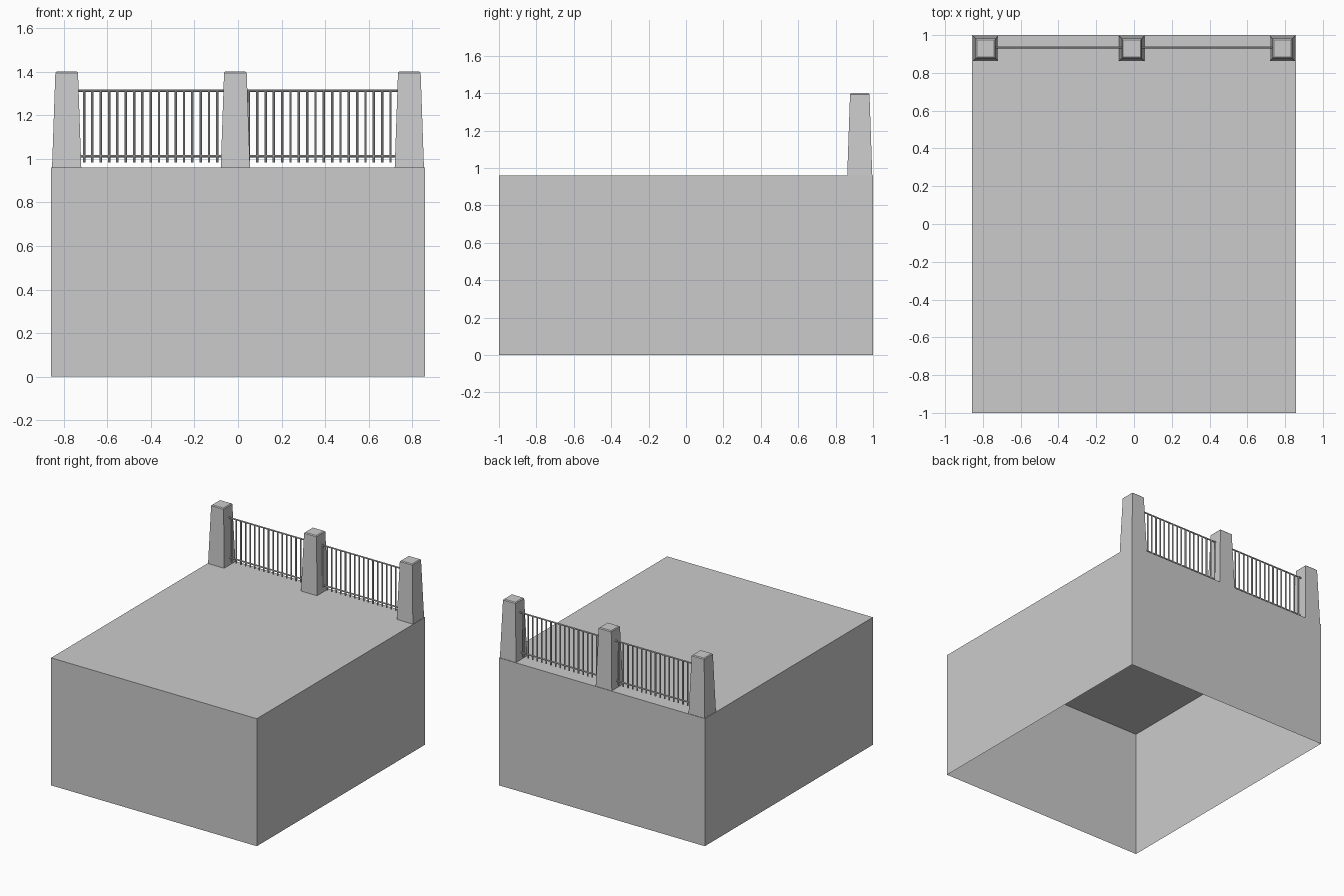
import bpy, bmesh
from mathutils import Matrix, Vector

if "Cube" in bpy.data.objects:
    bpy.data.objects.remove(bpy.data.objects["Cube"])


def finish(bm, name):
    bmesh.ops.recalc_face_normals(bm, faces=bm.faces)
    me = bpy.data.meshes.new(name)
    bm.to_mesh(me)
    bm.free()
    ob = bpy.data.objects.new(name, me)
    bpy.context.collection.objects.link(ob)
    return ob


# Base block: thin shell with an open underside
W, D, H = 0.857, 1.0, 0.96
bm = bmesh.new()
bmesh.ops.create_cube(bm, size=1, matrix=Matrix.Translation((0, 0, H / 2))
                      @ Matrix.Diagonal((2 * W, 2 * D, H, 1)))
bm.normal_update()
bmesh.ops.delete(bm, geom=[f for f in bm.faces if f.normal.z < -0.5], context='FACES')
finish(bm, "base_block")


# Tapered square pillar with a small chamfer at the top
def pillar(name, cx, cy):
    bm = bmesh.new()
    rings = []
    for r, z in [(0.067, H), (0.052, 1.394), (0.046, 1.40)]:
        rings.append([bm.verts.new((cx + sx * r, cy + sy * r, z))
                      for sx, sy in ((-1, -1), (1, -1), (1, 1), (-1, 1))])
    for a, b in zip(rings, rings[1:]):
        for i in range(4):
            j = (i + 1) % 4
            bm.faces.new((a[i], a[j], b[j], b[i]))
    bm.faces.new(rings[-1])
    finish(bm, name)


PY = 0.929
for name, x in (("left_pillar", -0.786), ("middle_pillar", -0.012), ("right_pillar", 0.786)):
    pillar(name, x, PY)


# Round rod between two points
def rod(bm, p, q, r=0.0055):
    p, q = Vector(p), Vector(q)
    rot = (q - p).to_track_quat('Z', 'Y').to_matrix().to_4x4()
    bmesh.ops.create_cone(bm, cap_ends=True, segments=8, radius1=r, radius2=r,
                          depth=(q - p).length,
                          matrix=Matrix.Translation((p + q) / 2) @ rot)


# Railing panel: two rails and eighteen bars
def railing(name, x0, x1, first_bar):
    bm = bmesh.new()
    y = 0.935
    for z in (1.012, 1.312):
        rod(bm, (x0, y, z), (x1, y, z))
    for i in range(18):
        x = first_bar + i * 0.0382
        rod(bm, (x, y, 0.983), (x, y, 1.31))
    ob = finish(bm, name)
    return ob


railing("left_railing", -0.74, -0.05, -0.706)
railing("right_railing", 0.025, 0.74, 0.05)
